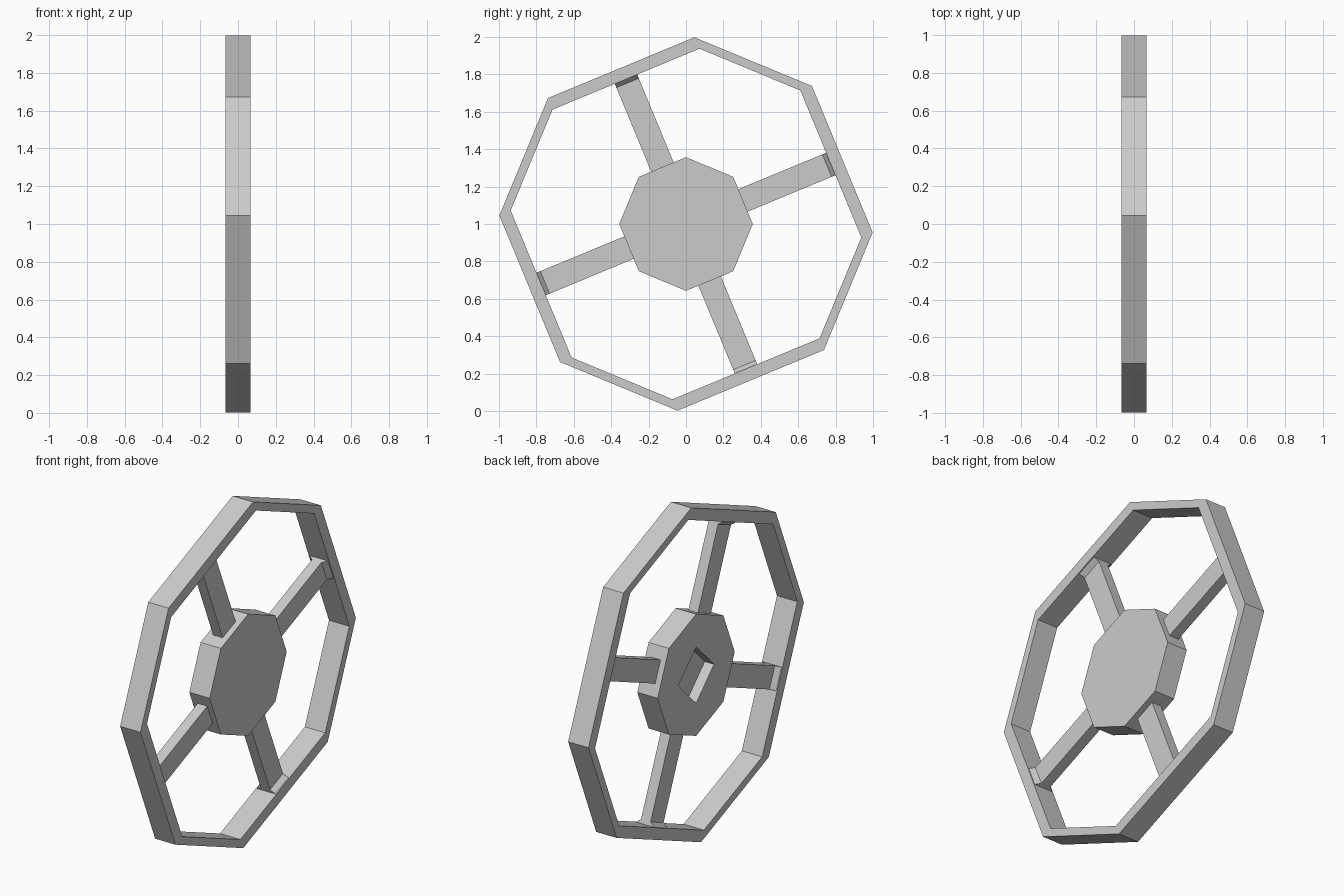
import bpy, bmesh, math

if "Cube" in bpy.data.objects:
    bpy.data.objects.remove(bpy.data.objects["Cube"])

grey = bpy.data.materials.new("plain grey")
grey.diffuse_color = (0.6, 0.6, 0.6, 1)
grey.use_nodes = True
grey.node_tree.nodes["Principled BSDF"].inputs["Base Color"].default_value = grey.diffuse_color
HALF = 0.066      # half width of rim and hub along x
CZ = 1.0          # axle height


def make(name, bm):
    bmesh.ops.recalc_face_normals(bm, faces=bm.faces)
    mesh = bpy.data.meshes.new(name)
    bm.to_mesh(mesh)
    bm.free()
    mesh.materials.append(grey)
    ob = bpy.data.objects.new(name, mesh)
    ob.location.z = CZ
    bpy.context.collection.objects.link(ob)
    return ob


def ring(bm, x, pts):
    return [bm.verts.new((x, y, z)) for y, z in pts]


def polar(r, degrees):
    return [(r * math.cos(math.radians(d)), r * math.sin(math.radians(d))) for d in degrees]


def bridge(bm, a, b):
    n = len(a)
    for i in range(n):
        j = (i + 1) % n
        bm.faces.new((a[i], a[j], b[j], b[i]))


# Rim: octagon with alternating long and short sides
def rim_points(r, short_half):
    return polar(r, [67.5 + 90 * k + s * short_half for k in range(4) for s in (-1, 1)])

bm = bmesh.new()
outer, inner = rim_points(0.999, 19.9), rim_points(0.94, 18.1)
loops = [ring(bm, x, p) for x, p in
         ((-HALF, outer), (HALF, outer), (HALF, inner), (-HALF, inner))]
for i in range(4):
    bridge(bm, loops[i], loops[(i + 1) % 4])
make("rim", bm)

# Hub: regular octagon with a diamond axle socket in the -x side
bm = bmesh.new()
octagon = polar(0.357, range(0, 360, 45))
diamond = polar(0.165, range(0, 360, 90))
front, back = ring(bm, HALF, octagon), ring(bm, -HALF, octagon)
mouth, floor = ring(bm, -HALF, diamond), ring(bm, -HALF + 0.06, diamond)
bm.faces.new(front)
bridge(bm, front, back)
for k in range(4):
    a, b, c = back[2 * k], back[2 * k + 1], back[(2 * k + 2) % 8]
    m, n = mouth[k], mouth[(k + 1) % 4]
    bm.faces.new((a, b, m))
    bm.faces.new((m, b, n))
    bm.faces.new((b, c, n))
bridge(bm, mouth, floor)
bm.faces.new(floor)
make("hub", bm)

# Spokes: flat bars that flare in depth where they meet the rim
sections = [(0.30, 0.031), (0.816, 0.031), (0.838, 0.06)]
for k in range(4):
    bm = bmesh.new()
    loops = []
    for r, hx in sections:
        loops.append([bm.verts.new((x, r, w)) for x, w in
                      ((-hx, -0.065), (hx, -0.065), (hx, 0.065), (-hx, 0.065))])
    for a, b in zip(loops, loops[1:]):
        bridge(bm, a, b)
    bm.faces.new(loops[0])
    bm.faces.new(loops[-1])
    make(f"spoke_{k + 1}", bm).rotation_euler.x = math.radians(22.5 + 90 * k)
